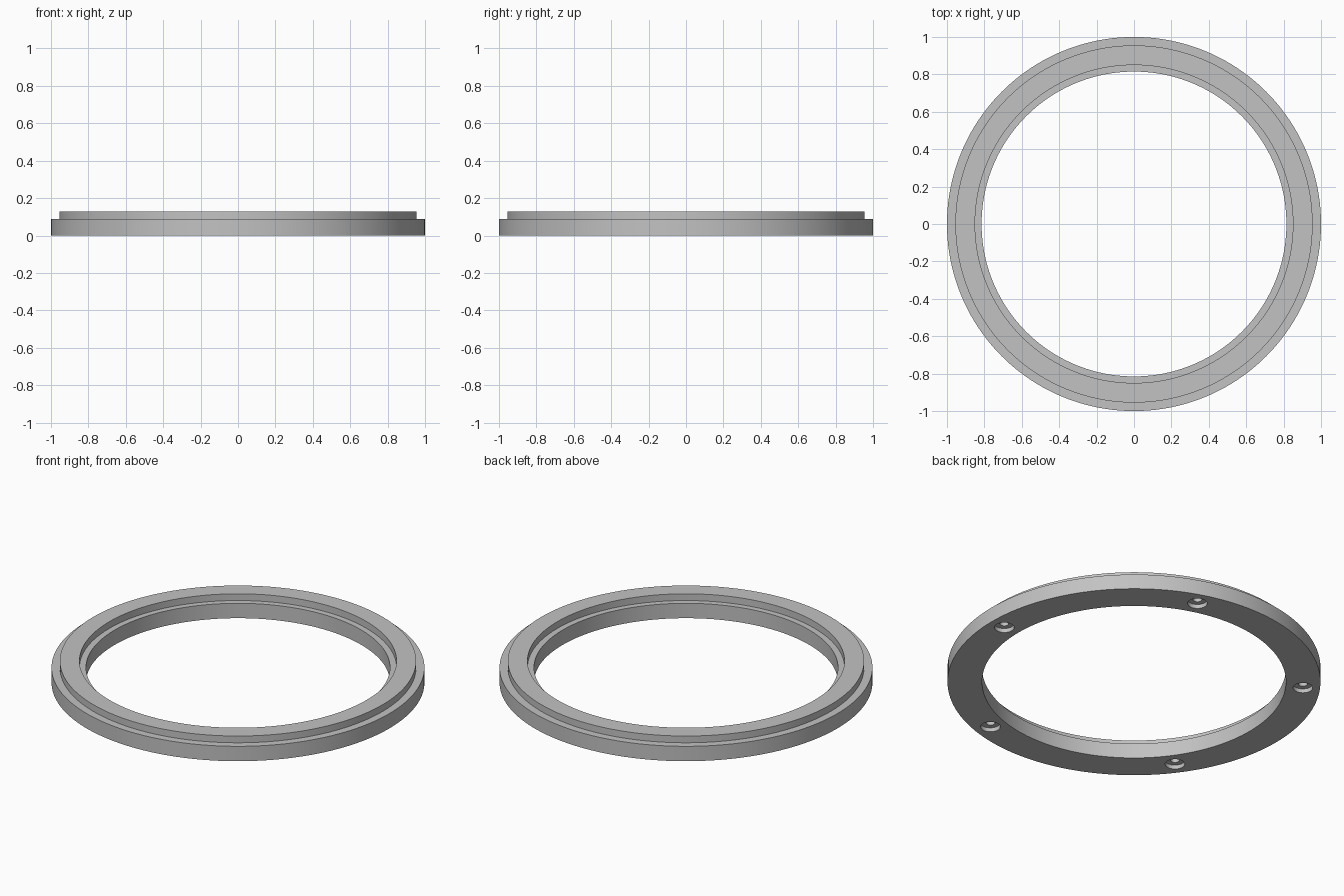
import bpy
import bmesh
from math import radians, tau
from mathutils import Matrix, Vector

OUTER, LIP_OUTER = 1.0, 0.955
LIP_INNER, BORE = 0.85, 0.815
LEDGE, TOP = 0.088, 0.128
HOLE_COUNT, HOLE_CIRCLE = 5, 0.908

cube = bpy.data.objects.get("Cube")
if cube:
    bpy.data.objects.remove(cube, do_unlink=True)

grey = bpy.data.materials.new("plain_grey")
grey.use_nodes = True
grey.diffuse_color = (0.54, 0.54, 0.54, 1)
grey.node_tree.nodes["Principled BSDF"].inputs["Base Color"].default_value = grey.diffuse_color


def lathe(bm, profile, segments, matrix=Matrix()):
    """Revolve a closed (radius, height) outline about the local z axis."""
    part = bmesh.new()
    verts = [part.verts.new((r, 0, z)) for r, z in profile]
    edges = [part.edges.new((a, b)) for a, b in zip(verts, verts[1:] + verts[:1])]
    bmesh.ops.spin(part, geom=verts + edges, cent=(0, 0, 0), axis=(0, 0, 1),
                   angle=tau, steps=segments)
    bmesh.ops.remove_doubles(part, verts=part.verts, dist=1e-5)
    bmesh.ops.dissolve_degenerate(part, edges=part.edges, dist=1e-6)
    bmesh.ops.recalc_face_normals(part, faces=part.faces)
    part.transform(matrix)
    mesh = bpy.data.meshes.new("lathe_temp")
    part.to_mesh(mesh)
    part.free()
    bm.from_mesh(mesh)
    bpy.data.meshes.remove(mesh)


def make_object(name, bm):
    mesh = bpy.data.meshes.new(name)
    bm.to_mesh(mesh)
    bm.free()
    mesh.materials.append(grey)
    obj = bpy.data.objects.new(name, mesh)
    bpy.context.collection.objects.link(obj)
    return obj


# Ring body with a raised lip on top
bm = bmesh.new()
lathe(bm, [(BORE, 0), (OUTER, 0), (OUTER, LEDGE), (LIP_OUTER, LEDGE),
           (LIP_OUTER, TOP), (LIP_INNER, TOP), (LIP_INNER, LEDGE), (BORE, LEDGE)], 160)
ring = make_object("stepped_ring", bm)

# Blind counterbored screw holes in the underside
bm = bmesh.new()
for i in range(HOLE_COUNT):
    spot = Matrix.Rotation(tau * i / HOLE_COUNT, 4, "Z") @ Matrix.Translation(Vector((HOLE_CIRCLE, 0, 0)))
    lathe(bm, [(0, -0.03), (0.053, -0.03), (0.053, 0.024), (0.024, 0.024),
               (0.024, 0.08), (0, 0.08)], 32, spot)
cutter = make_object("screw_hole_cutter", bm)
cutter.hide_render = True

cut = ring.modifiers.new("screw_holes", "BOOLEAN")
cut.operation = "DIFFERENCE"
cut.solver = "EXACT"
cut.object = cutter

bpy.ops.object.select_all(action="DESELECT")
ring.select_set(True)
bpy.context.view_layer.objects.active = ring
bpy.ops.object.modifier_apply(modifier=cut.name)
bpy.data.objects.remove(cutter, do_unlink=True)
bpy.ops.object.shade_smooth_by_angle(angle=radians(30))
